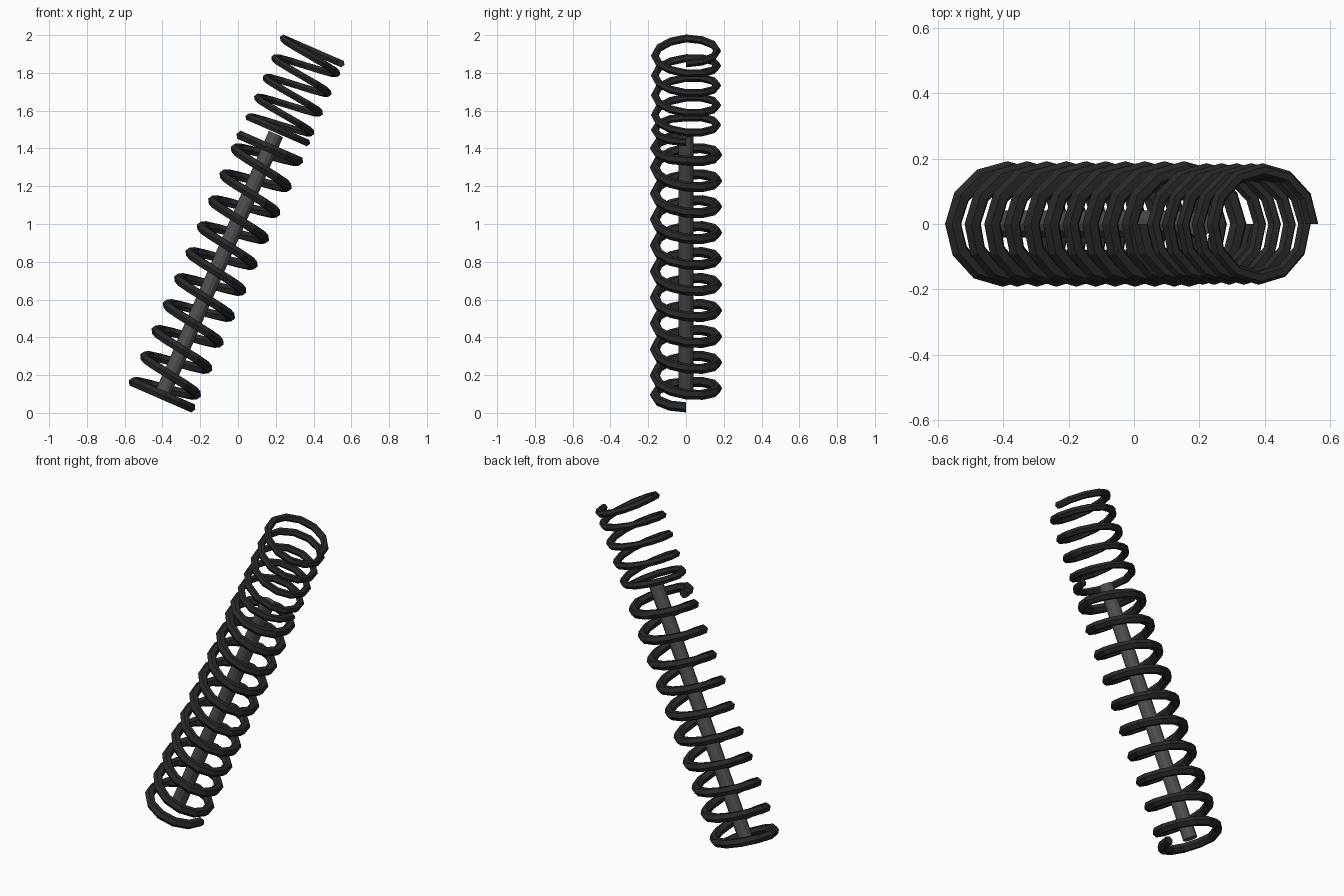
import bpy
import bmesh
import math
from mathutils import Vector, Matrix

cube = bpy.data.objects.get("Cube")
if cube:
    bpy.data.objects.remove(cube, do_unlink=True)

# Leaning frame shared by every part
AXIS = Vector((0.4, 0, 0.9165)).normalized()
OUT = Vector((AXIS.z, 0, -AXIS.x))
SIDE = Vector((0, -1, 0))
ORIGIN = Vector((-0.372, 0, 0.164))
COIL_RADIUS = 0.165
STEPS = 12
SIDES = 6


def material(name, value):
    mat = bpy.data.materials.new(name)
    mat.use_nodes = True
    colour = (value, value, value, 1)
    mat.diffuse_color = colour
    mat.node_tree.nodes["Principled BSDF"].inputs["Base Color"].default_value = colour
    return mat


def finish(name, bm, mat):
    bmesh.ops.recalc_face_normals(bm, faces=bm.faces)
    mesh = bpy.data.meshes.new(name)
    bm.to_mesh(mesh)
    bm.free()
    mesh.materials.append(mat)
    obj = bpy.data.objects.new(name, mesh)
    bpy.context.collection.objects.link(obj)
    return obj


def spring(name, start, pitch, turns, wire, mat):
    """Faceted coil with a flat half turn closing each end."""
    bm = bmesh.new()
    rings = []
    for i in range(int((turns + 1) * STEPS) + 1):
        turn = i / STEPS
        angle = math.tau * turn
        radial = OUT * math.cos(angle) + SIDE * math.sin(angle)
        height = start + pitch * min(max(turn - 0.5, 0), turns)
        centre = ORIGIN + AXIS * height + radial * COIL_RADIUS
        ring = []
        for k in range(SIDES):
            a = math.tau * k / SIDES
            offset = radial * math.cos(a) + AXIS * math.sin(a)
            ring.append(bm.verts.new(centre + offset * wire))
        rings.append(ring)
    for low, high in zip(rings, rings[1:]):
        for k in range(SIDES):
            n = (k + 1) % SIDES
            bm.faces.new((low[k], low[n], high[n], high[k]))
    bm.faces.new(rings[0])
    bm.faces.new(rings[-1])
    return finish(name, bm, mat)


def rod(name, bottom, top, radius, mat):
    bm = bmesh.new()
    centre = ORIGIN + AXIS * (bottom + top) / 2
    frame = Matrix((OUT, -SIDE, AXIS)).transposed().to_4x4()
    bmesh.ops.create_cone(bm, cap_ends=True, segments=STEPS, radius1=radius,
                          radius2=radius, depth=top - bottom,
                          matrix=Matrix.Translation(centre) @ frame)
    return finish(name, bm, mat)


black = material("black steel", 0.022)
grey = material("dark grey steel", 0.08)

# Long lower coil, short upper coil and the core rod
spring("lower_spring", -0.075, 0.15, 9.5, 0.027, black)
spring("upper_spring", 1.456, 0.114, 4, 0.021, black)
rod("core_rod", -0.075, 1.432, 0.041, grey)
